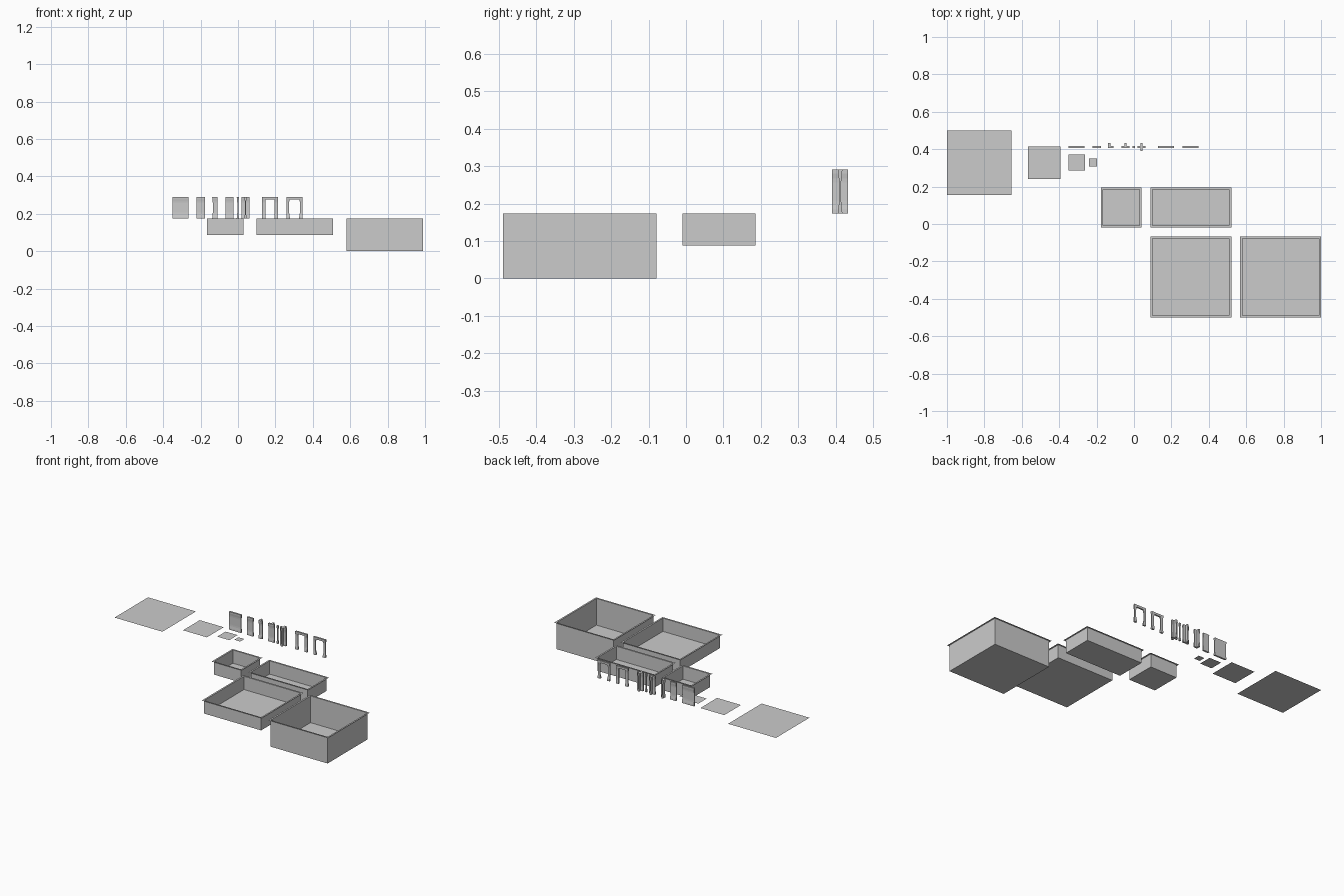
import bpy, bmesh

if "Cube" in bpy.data.objects:
    bpy.data.objects.remove(bpy.data.objects["Cube"])

U = 0.0432          # kit module
TOP = 0.174         # level of floors, tray rims and wall bases
WALL_H = 0.117
WALL_Y = 0.412
# wall thickness profile: (height, half thickness)
PROFILE = [(0, .0058), (.010, .0055), (.024, .0034), (.034, .0028),
           (.083, .0028), (.093, .0034), (.107, .0055), (WALL_H, .0058)]


def finish(name, bm, loc):
    bmesh.ops.remove_doubles(bm, verts=bm.verts, dist=1e-6)
    bmesh.ops.recalc_face_normals(bm, faces=bm.faces)
    mesh = bpy.data.meshes.new(name)
    bm.to_mesh(mesh)
    bm.free()
    ob = bpy.data.objects.new(name, mesh)
    ob.location = loc
    bpy.context.collection.objects.link(ob)
    return ob


def square(bm, hx, hy, z):
    return [bm.verts.new((x, y, z)) for x, y in
            ((-hx, -hy), (hx, -hy), (hx, hy), (-hx, hy))]


def bridge(bm, a, b):
    n = len(a)
    for i in range(n):
        bm.faces.new((a[i], a[(i + 1) % n], b[(i + 1) % n], b[i]))


def floor_tile(name, x, units):
    bm = bmesh.new()
    bm.faces.new(square(bm, units * U / 2, units * U / 2, 0))
    finish(name, bm, (x, 0.328, TOP))


# open tray: flat rim, thin sides, bottom
def pit(name, x, y, ux, uy, depth):
    bm = bmesh.new()
    hx, hy, r = ux * U / 2, uy * U / 2, U / 4
    rim = square(bm, hx, hy, 0)
    lip = square(bm, hx - r, hy - r, 0)
    base = square(bm, hx - r, hy - r, -depth)
    bridge(bm, rim, lip)
    bridge(bm, lip, base)
    bm.faces.new(base)
    finish(name, bm, (x, y, TOP))


# wall piece: plan outline with arms (E, N, W, S lengths) lofted up the profile
def wall(name, x, arms):
    bm = bmesh.new()
    rings = []
    for z, h in PROFILE:
        pts = []
        for k, arm in enumerate(arms):
            local = [(arm, -h), (arm, h)] if arm else []
            for px, py in local + [(h, h)]:
                for _ in range(k):
                    px, py = -py, px
                pts.append(bm.verts.new((px, py, z)))
        rings.append(pts)
    for a, b in zip(rings, rings[1:]):
        bridge(bm, a, b)
    bm.faces.new(rings[0])
    bm.faces.new(rings[-1])
    finish(name, bm, (x, WALL_Y, TOP))


# wall with a doorway: rows of (height, half thickness, half opening)
def doorway(name, x, rows, open_rows):
    bm = bmesh.new()
    grid = [[bm.verts.new((px, -h, z)) for px in (-U, -w, w, U)]
            for z, h, w in rows]
    for i, (a, b) in enumerate(zip(grid, grid[1:])):
        for j in range(3):
            if j != 1 or i >= open_rows:
                bm.faces.new((a[j], a[j + 1], b[j + 1], b[j]))
    ext = bmesh.ops.extrude_face_region(bm, geom=bm.faces[:], use_keep_orig=True)
    for v in ext["geom"]:
        if isinstance(v, bmesh.types.BMVert):
            v.co.y *= -1
    finish(name, bm, (x, WALL_Y, TOP))


# floor tiles
for name, x, n in (("floor_large", -1 + 4 * U, 8), ("floor_medium", -.480, 4),
                   ("floor_small", -.306, 2), ("floor_tiny", -.220, 1)):
    floor_tile(name, x, n)

# sunken trays
pit("pit_small", -.069, .088, 5, 5, 2 * U)
pit("pit_long", .304, .088, 10, 5, 2 * U)
pit("pit_large", .304, -.284, 10, 10, 2 * U)
pit("pit_deep", .784, -.284, 10, 10, TOP)

# wall pieces
H = U / 2
wall("wall_wide", -.307, (U, 0, U, 0))
wall("wall_narrow", -.199, (H, 0, H, 0))
wall("wall_corner", -.132, (H, H, 0, 0))
wall("wall_tee", -.0455, (H, H, H, 0))
wall("wall_end", -.001, (0, 0, 0, 0))
wall("wall_cross", .040, (H, H, H, H))

# doorways: straight opening and one with shaped jambs
lintel = [(.103, .005), (.107, .0055), (WALL_H, .0058)]
levels = PROFILE[:6] + lintel
doorway("doorway_straight", .171, [(z, h, .024) for z, h in levels], 6)
jambs = [.0245, .025, .0275, .029, .029, .028, .024, .024, .024]
doorway("doorway_shaped", .302, [(z, h, w) for (z, h), w in zip(levels, jambs)], 6)
